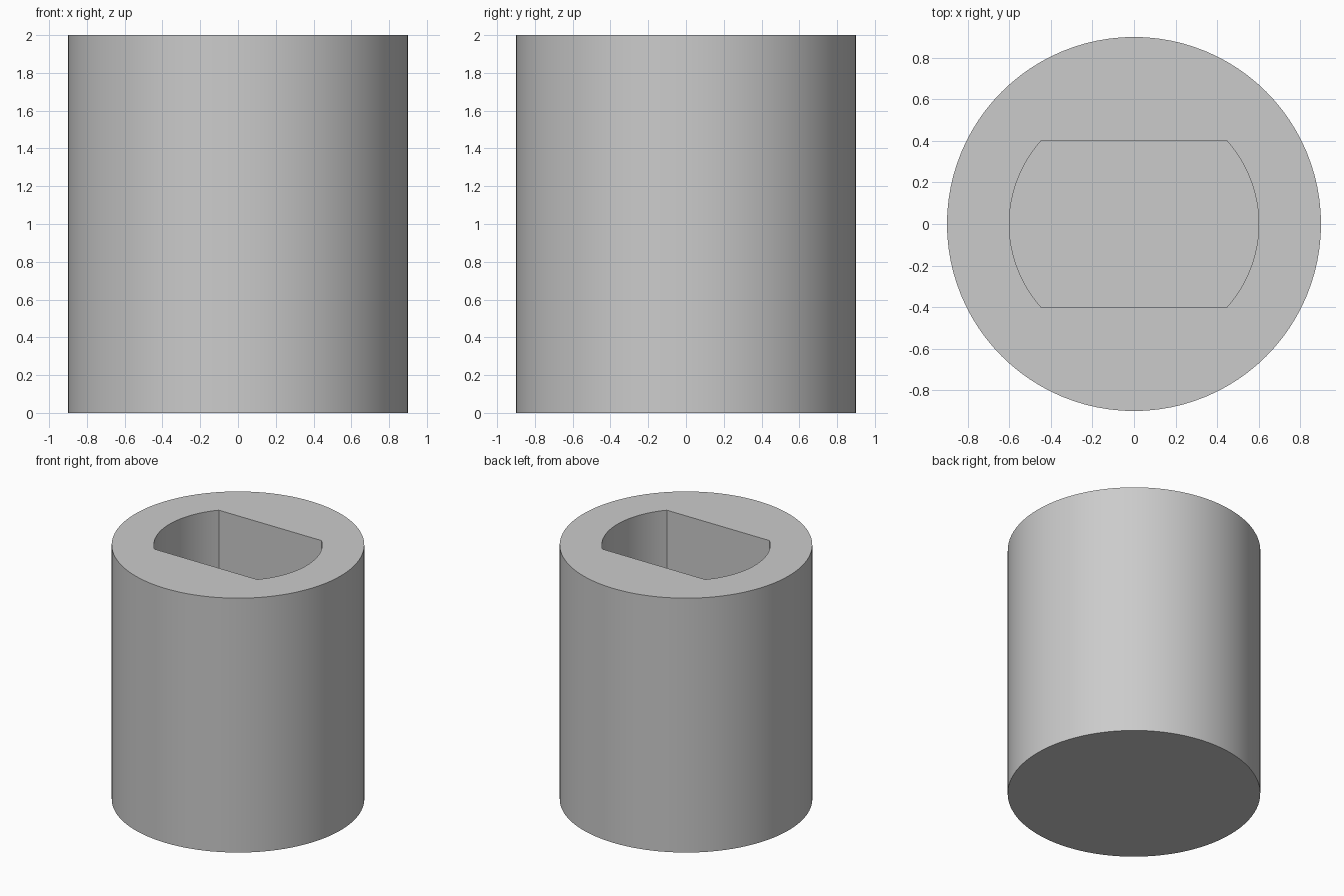
import bpy
import bmesh
from math import asin, cos, pi, radians, sin

cube = bpy.data.objects.get("Cube")
if cube:
    bpy.data.objects.remove(cube, do_unlink=True)

OUTER_R, HEIGHT = 0.9, 2.0
BORE_R, BORE_HALF_FLAT, FLOOR_Z = 0.6, 0.4, 0.4

grey = bpy.data.materials.new("light grey")
grey.use_nodes = True
colour = (0.6, 0.6, 0.6, 1)
grey.diffuse_color = colour
grey.node_tree.nodes["Principled BSDF"].inputs["Base Color"].default_value = colour


def arc(radius, start, end, steps):
    """Points along an arc, both ends included."""
    angles = [start + (end - start) * i / steps for i in range(steps + 1)]
    return [(radius * cos(a), radius * sin(a)) for a in angles]


def ring(bm, outline, z):
    return [bm.verts.new((x, y, z)) for x, y in outline]


def wall(bm, lower, upper):
    n = len(lower)
    for i in range(n):
        j = (i + 1) % n
        bm.faces.new((lower[i], lower[j], upper[j], upper[i]))


def loop_edges(bm, verts):
    return [bm.edges.get((verts[i - 1], verts[i])) for i in range(len(verts))]


# Round body outline, and round bore outline with two flats
body = arc(OUTER_R, 0, 2 * pi, 96)[:-1]
flat = asin(BORE_HALF_FLAT / BORE_R)
bore = arc(BORE_R, -flat, flat, 24) + arc(BORE_R, pi - flat, pi + flat, 24)

bm = bmesh.new()

# Outer wall and closed base
base, rim = ring(bm, body, 0), ring(bm, body, HEIGHT)
wall(bm, base, rim)
bm.faces.new(base)

# Blind double-flat socket
bore_floor, bore_rim = ring(bm, bore, FLOOR_Z), ring(bm, bore, HEIGHT)
wall(bm, bore_floor, bore_rim)
bm.faces.new(bore_floor)

# Flat top between rim and socket
bmesh.ops.triangle_fill(bm, use_beauty=True, normal=(0, 0, 1),
                        edges=loop_edges(bm, rim) + loop_edges(bm, bore_rim))
bmesh.ops.recalc_face_normals(bm, faces=bm.faces)

mesh = bpy.data.meshes.new("socketed_cylinder")
bm.to_mesh(mesh)
bm.free()
mesh.materials.append(grey)

obj = bpy.data.objects.new("socketed_cylinder", mesh)
bpy.context.collection.objects.link(obj)
bpy.ops.object.select_all(action="DESELECT")
obj.select_set(True)
bpy.context.view_layer.objects.active = obj
bpy.ops.object.shade_smooth_by_angle(angle=radians(30))
